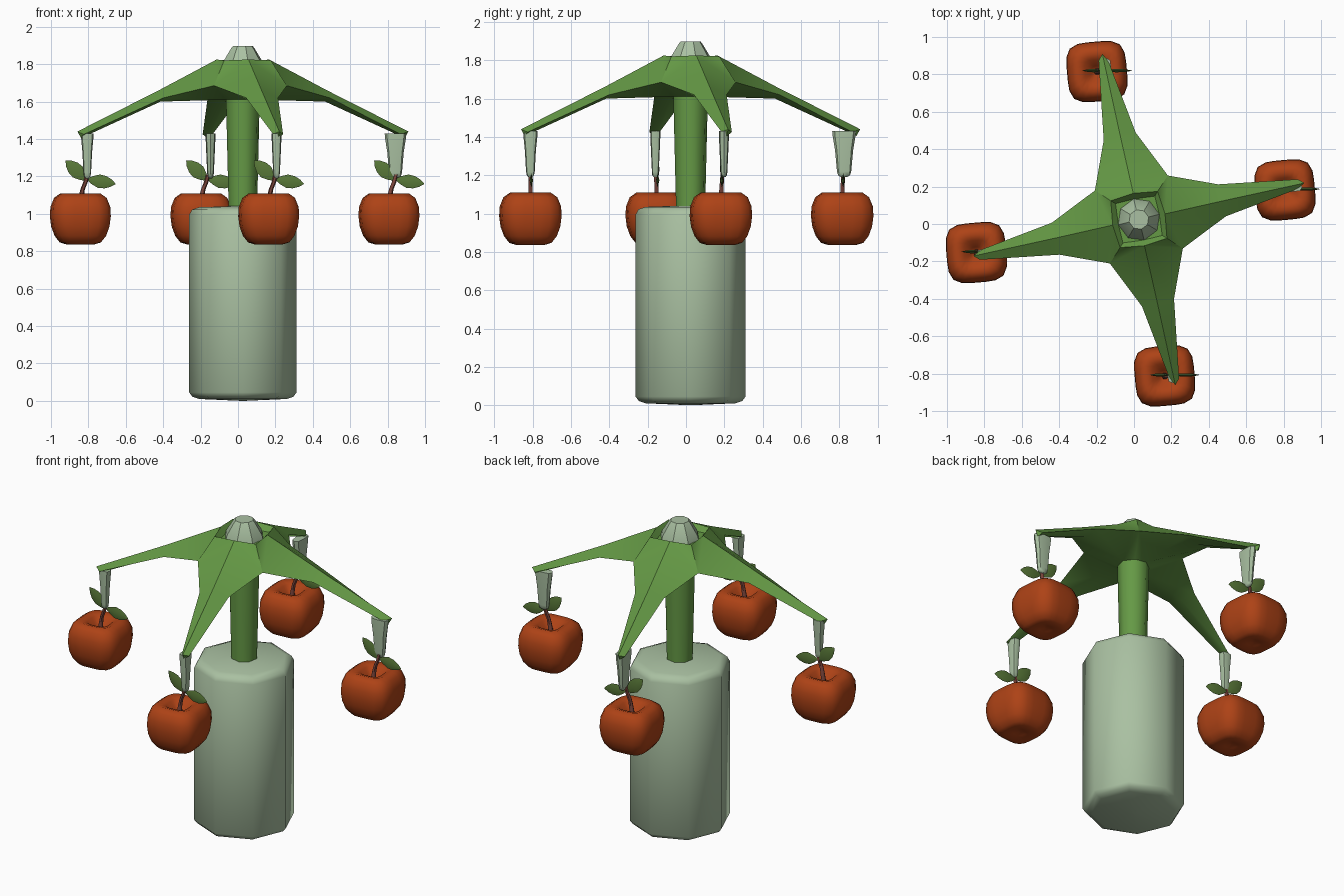
import bpy, bmesh, math
from mathutils import Vector, Matrix

if "Cube" in bpy.data.objects:
    bpy.data.objects.remove(bpy.data.objects["Cube"])

CX, CY = 0.026, 0.024


def material(name, rgb):
    m = bpy.data.materials.new(name)
    m.diffuse_color = (*rgb, 1)
    m.use_nodes = True
    m.node_tree.nodes["Principled BSDF"].inputs["Base Color"].default_value = m.diffuse_color
    return m


PALE = material("pale_green", (0.40, 0.53, 0.36))
GREEN = material("green", (0.13, 0.32, 0.06))
RED = material("orange_red", (0.42, 0.055, 0.008))
LEAF = material("leaf_green", (0.10, 0.19, 0.04))
BROWN = material("stem_brown", (0.20, 0.06, 0.045))


def finish(name, bm, mat, angle=45):
    bmesh.ops.remove_doubles(bm, verts=bm.verts, dist=0.0005)
    bmesh.ops.recalc_face_normals(bm, faces=bm.faces)
    me = bpy.data.meshes.new(name)
    bm.to_mesh(me)
    bm.free()
    ob = bpy.data.objects.new(name, me)
    bpy.context.collection.objects.link(ob)
    me.materials.append(mat)
    bpy.ops.object.select_all(action='DESELECT')
    ob.select_set(True)
    bpy.context.view_layer.objects.active = ob
    bpy.ops.object.shade_smooth_by_angle(angle=math.radians(angle))
    return ob


def ring(cx, cy, z, rx, ry, n=8, power=2, turn=0.0, start=0.0):
    """Closed superellipse section, rotated by turn."""
    pts = []
    for i in range(n):
        a = start + 2 * math.pi * i / n
        c, s = math.cos(a), math.sin(a)
        k = (abs(c) ** power + abs(s) ** power) ** (-1 / power)
        v = Matrix.Rotation(turn, 3, 'Z') @ Vector((c * k * rx, s * k * ry, 0))
        pts.append(v + Vector((cx, cy, z)))
    return pts


def loft(name, rings, mat, angle=45):
    bm = bmesh.new()
    rows = [[bm.verts.new(p) for p in r] for r in rings]
    n = len(rows[0])
    for a, b in zip(rows, rows[1:]):
        for i in range(n):
            j = (i + 1) % n
            bm.faces.new((a[i], a[j], b[j], b[i]))
    bm.faces.new(rows[0])
    bm.faces.new(rows[-1])
    return finish(name, bm, mat, angle)


# Octagonal base with softened rims
loft("base", [ring(CX, CY, z, r, r) for r, z in
     [(0.01, 0), (0.235, 0.01), (0.27, 0.022), (0.287, 0.045), (0.287, 0.995),
      (0.272, 1.022), (0.235, 1.035), (0.01, 1.043)]], PALE, 50)

# Trunk and four-armed canopy as one mesh; one quarter repeated around
P = {
    "S": (0.10, 0.15, 1.82), "E": (0.14, 0.03, 1.825), "N": (0.155, 0.235, 1.685),
    "L": (0.424, 0.188, 1.62), "R": (0.465, 0.017, 1.62), "M": (0.45, 0.10, 1.66),
    "B": (0.44, 0.10, 1.60), "TL": (0.85, 0.215, 1.425), "TR": (0.845, 0.162, 1.425),
    "T": (0.885, 0.195, 1.44), "U": (0.865, 0.19, 1.405),
    "D": (0.09, 0.02, 1.61), "Q": (0.05, 0.075, 1.61),
    "d": (0.076, 0.017, 1.03), "q": (0.044, 0.064, 1.03),
    "s": (0.085, 0.125, 1.79), "e": (0.11, 0.024, 1.79),
    "c": (0, 0, 1.79), "b": (0, 0, 1.03),
}
# trailing "-" means the point of the previous quarter
FACES = ["E M L N", "E N S", "E N- R M", "E S- N-", "M T TL L", "M R TR T",
         "D N L B", "D Q N", "D B R N-", "D N- Q-", "B L TL U", "B U TR R",
         "T U TL", "T TR U", "D d q Q", "D Q- q- d", "d b q", "d q- b",
         "E S s e", "E e s- S-", "c e s", "c s- e"]
bm = bmesh.new()
for k in range(4):
    for f in FACES:
        vs = []
        for key in f.split():
            q = k - 1 if key.endswith("-") else k
            p = Matrix.Rotation(q * math.pi / 2, 3, 'Z') @ Vector(P[key.rstrip("-")])
            vs.append(bm.verts.new(p + Vector((CX, CY, 0))))
        bm.faces.new(vs)
finish("trunk_and_canopy", bm, GREEN, 48)

# Pale tapered cap in the canopy opening
loft("top_cap", [ring(CX, CY, z, r, r, 8, 4, -0.14, math.radians(22.5))
     for r, z in [(0.108, 1.78), (0.10, 1.815), (0.06, 1.885), (0.05, 1.898)]], PALE, 25)

# Fruit profile: half width, height
FRUIT = [(0.006, 0.055), (0.03, 0.075), (0.065, 0.118), (0.105, 0.132), (0.138, 0.108),
         (0.157, 0.06), (0.160, 0.01), (0.153, -0.045), (0.135, -0.095),
         (0.108, -0.13), (0.075, -0.14), (0.035, -0.128), (0.005, -0.122)]


def leaf(name, base, tip, y, width):
    """Thin lens lying in the xz plane."""
    a, b = Vector((base[0], y, base[1])), Vector((tip[0], y, tip[1]))
    d = b - a
    side = Vector((-d.z, 0, d.x)).normalized()
    rings = []
    for t, w in [(0, 0.08), (0.2, 0.62), (0.42, 1), (0.65, 0.92), (0.85, 0.55), (1, 0.04)]:
        o = a + d * t
        h = side * (width / 2 * w)
        th = Vector((0, 0.009 * w, 0))
        rings.append([o + h, o + th, o - h, o - th])
    loft(name, rings, LEAF, 60)


# side, fruit x, fruit y, hanger x, hanger y, radial half width, radial axis is x
BRANCHES = [("right", 0.807, 0.182, 0.842, 0.198, 0.058, True),
            ("back", -0.198, 0.815, -0.147, 0.825, 0.062, False),
            ("left", -0.843, -0.153, -0.806, -0.16, 0.034, True),
            ("front", 0.164, -0.812, 0.206, -0.812, 0.038, False)]
for side, fx, fy, hx, hy, w, along_x in BRANCHES:
    # Pale hanger under the arm tip
    rings = []
    for z, kw, t in [(1.43, 1, 0.026), (1.40, 0.95, 0.026), (1.33, 0.76, 0.023),
                     (1.22, 0.6, 0.018), (1.20, 0.5, 0.016), (1.19, 0.25, 0.008)]:
        rx, ry = (w * kw, t) if along_x else (t, w * kw)
        rings.append(ring(hx, hy, z, rx, ry, 8, 3))
    loft(side + "_hanger", rings, PALE)

    # Rounded, slightly square fruit
    loft(side + "_fruit", [ring(fx, fy, 0.977 + z, r, r, 24, 2.6 if r < 0.06 else 4,
         math.radians(5)) for r, z in FRUIT], RED, 60)

    # Bent stem
    loft(side + "_stem", [ring(fx + x, fy + (hy - fy) * max(0, (z - 1.1) * 5), z, r, r, 6)
         for x, z, r in [(0, 1.02, 0.02), (0.003, 1.08, 0.014), (0.012, 1.13, 0.012),
                         (0.028, 1.17, 0.012), (0.038, 1.21, 0.012)]], BROWN, 60)

    # Pair of leaves
    leaf(side + "_leaf_small", (fx + 0.034, 1.178), (fx - 0.078, 1.285), fy + 0.005, 0.078)
    leaf(side + "_leaf_large", (fx + 0.034, 1.185), (fx + 0.188, 1.16), fy + 0.005, 0.072)
